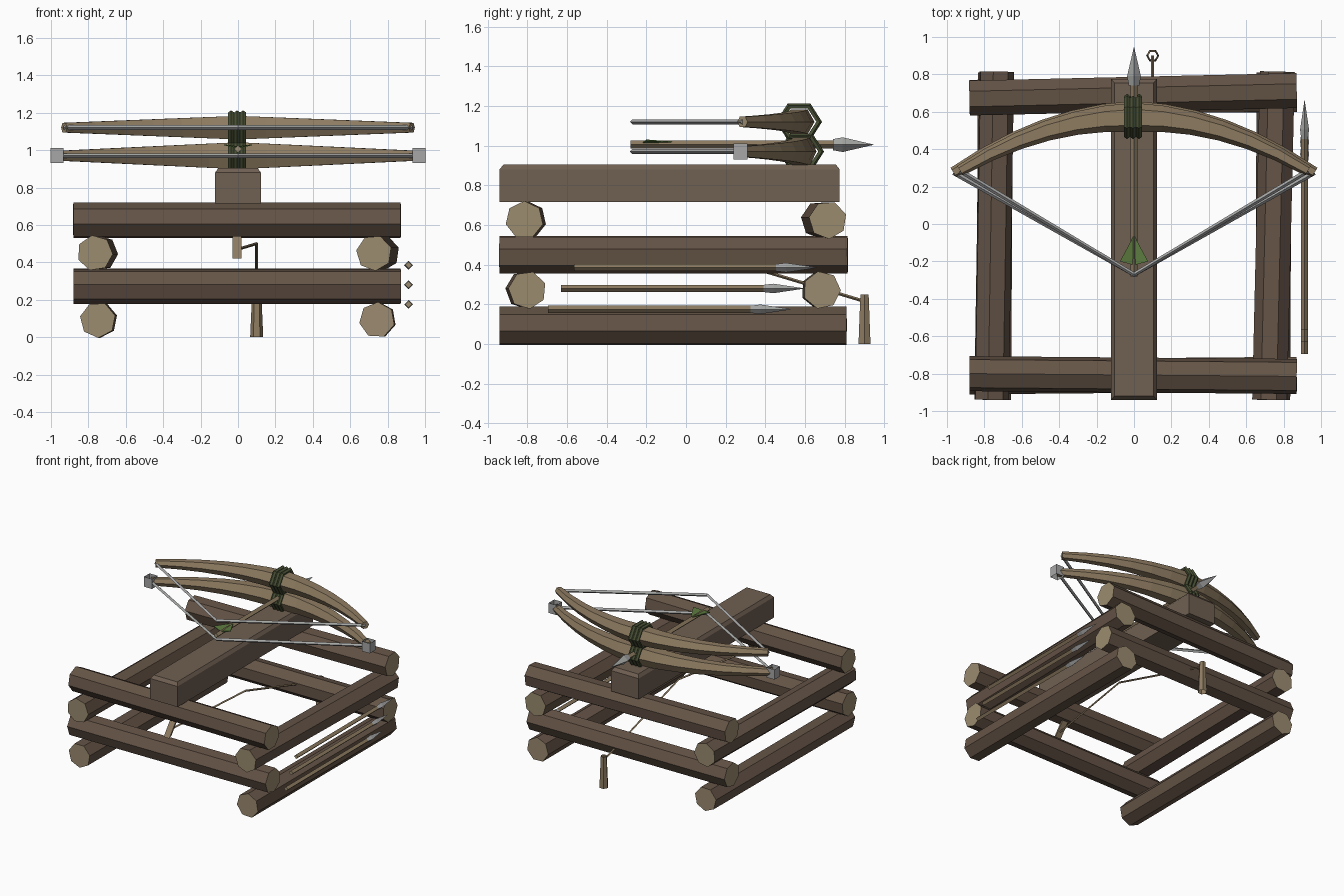
import bpy, bmesh, math
from mathutils import Vector

if "Cube" in bpy.data.objects:
    bpy.data.objects.remove(bpy.data.objects["Cube"])


def mat(name, r, g, b):
    m = bpy.data.materials.new(name)
    m.diffuse_color = (r, g, b, 1)
    m.use_nodes = True
    m.node_tree.nodes["Principled BSDF"].inputs["Base Color"].default_value = m.diffuse_color
    return m


BARK = mat("bark", .13, .088, .062)
CUT = mat("cut_wood", .33, .26, .16)
PLANK = mat("plank", .16, .115, .083)
BOW = mat("bow_wood", .27, .20, .12)
STEEL = mat("steel", .38, .39, .38)
WRAP = mat("wrap", .065, .08, .035)
FEATHER = mat("feather", .11, .2, .05)


def loft(name, rings, side, end=None, caps=True, loop=False):
    """Skin a list of vertex rings; end caps may use a second material."""
    bm = bmesh.new()
    vr = [[bm.verts.new(p) for p in ring] for ring in rings]
    n = len(vr[0])
    pairs = list(zip(vr, vr[1:])) + ([(vr[-1], vr[0])] if loop else [])
    for a, b in pairs:
        for i in range(n):
            j = (i + 1) % n
            bm.faces.new((a[i], a[j], b[j], b[i]))
    if caps and not loop:
        for ring in (vr[0], vr[-1]):
            bm.faces.new(ring).material_index = 1 if end else 0
    bmesh.ops.recalc_face_normals(bm, faces=bm.faces)
    me = bpy.data.meshes.new(name)
    bm.to_mesh(me)
    bm.free()
    me.materials.append(side)
    if end:
        me.materials.append(end)
    ob = bpy.data.objects.new(name, me)
    bpy.context.collection.objects.link(ob)
    return ob


def sweep(name, path, radii, n, side, end=None, turn=0, loop=False, caps=True, hint=(0, 0, 1)):
    """n-sided tube along a path, one radius per point."""
    pts = [Vector(p) for p in path]
    rings = []
    for i, p in enumerate(pts):
        a = pts[i - 1] if i or loop else p
        b = pts[(i + 1) % len(pts)] if loop or i < len(pts) - 1 else p
        t = (b - a).normalized()
        u = t.cross(Vector(hint)).normalized()
        v = u.cross(t)
        r = radii[i] if isinstance(radii, (list, tuple)) else radii
        rings.append([p + r * (math.cos(w) * u + math.sin(w) * v)
                      for w in (turn + math.tau * k / n for k in range(n))])
    return loft(name, rings, side, end, caps, loop)


# stacked log frame
LOGS = [
    ((-.75, -.94, .092), (-.74, .81, .092)), ((.743, -.94, .092), (.75, .81, .092)),
    ((-.88, -.815, .272), (.87, -.80, .272)), ((-.88, .675, .272), (.87, .685, .272)),
    ((-.765, -.94, .45), (-.737, .815, .45)), ((.727, -.94, .45), (.768, .815, .45)),
    ((-.88, -.80, .625), (.87, -.815, .625)), ((-.88, .675, .625), (.87, .715, .625)),
]
for i, (a, b) in enumerate(LOGS):
    sweep(f"frame_log_{i + 1}", (a, b), .096, 7, BARK, CUT, turn=.25 + i * .37)

# stock beam with chamfered top


def rect(x, y0, y1, z):
    return [(-x, y0, z), (x, y0, z), (x, y1, z), (-x, y1, z)]


loft("stock", [rect(.122, -.94, .775, .715), rect(.122, -.94, .775, .88),
               rect(.105, -.92, .755, .905)], PLANK)


# bows, strings and wraps
def bow(name, half, z, mid_y, tip_y, h):
    rings, n = [], 12
    for i in range(n + 1):
        s = 2 * i / n - 1
        x, y = half * s, mid_y - (mid_y - tip_y) * s * s
        t = Vector((half, -2 * (mid_y - tip_y) * s, 0)).normalized()
        nrm = Vector((-t.y, t.x, 0))
        k = abs(s)
        hh, ww = h + (.026 - h) * k, .078 + (.03 - .078) * k
        sec = [(1, 0), (.55, 1), (-.55, 1), (-1, 0), (-.55, -1), (.55, -1)]
        rings.append([Vector((x, y, z)) + nrm * (a * ww) + Vector((0, 0, b * hh)) for a, b in sec])
    loft(name + "_bow", rings, BOW, CUT)
    sweep(name + "_string", [(-half, tip_y, z), (0, -.27, z), (half, tip_y, z)], .013, 4, STEEL)
    for j in (-1, 0, 1):
        hexa = [(j * .032 - .005, mid_y + .1 * math.cos(a), z + .09 * math.sin(a))
                for a in (math.tau * k / 6 for k in range(6))]
        sweep(f"{name}_wrap_{j + 2}", hexa, .016, 5, WRAP, loop=True, hint=(1, 0, 0))


bow("upper", .93, 1.12, .57, .285, .063)
bow("lower", .965, .97, .58, .275, .072)

# metal sleeves on the lower bow tips
for s, side in ((-1, "left"), (1, "right")):
    sweep(side + "_tip_sleeve", [(s * .967, .275, .93), (s * .967, .275, 1.01)],
          .05, 4, STEEL, turn=math.pi / 4, caps=False, hint=(0, 1, 0))


# bolts: shaft plus diamond head
def bolt(name, x, y, z, r, head):
    sweep(name + "_shaft", [(x, y, z), (x, y + 1.05, z)], r, 4, BOW, CUT)
    sweep(name + "_head", [(x, y + 1.02, z), (x, y + 1.07, z), (x, y + 1.225, z)],
          [head * .75, head, .001], 4, STEEL)


bolt("loaded_bolt", 0, -.28, 1.005, .02, .037)
for i in range(3):
    bolt(f"spare_bolt_{i + 1}", .912, -.695 + .065 * i, .175 + .105 * i, .018, .024)

# feathers on the loaded bolt
for s, side in ((-1, "left"), (1, "right")):
    loft(side + "_feather", [[(0, -.22, 1.01 + d), (s * .075, -.2, 1.025 + d), (0, -.06, 1.015 + d)]
                             for d in (0, .006)], FEATHER)

# trigger lever, trip cord and ground peg
loft("trigger_lever", [[(-.03, y, z), (.02, y, z), (.02, y + .03, z + .015), (-.03, y + .03, z + .015)]
                       for y, z in ((-.90, .42), (-.76, .60))], BOW)
sweep("trip_cord", [(0, -.84, .47), (.10, -.05, .50), (.10, .90, .215)], .008, 4, BOW)
sweep("ground_peg", [(.10, .90, 0), (.10, .90, .25)], [.035, .024], 6, BOW,
      caps=False, hint=(0, 1, 0))
